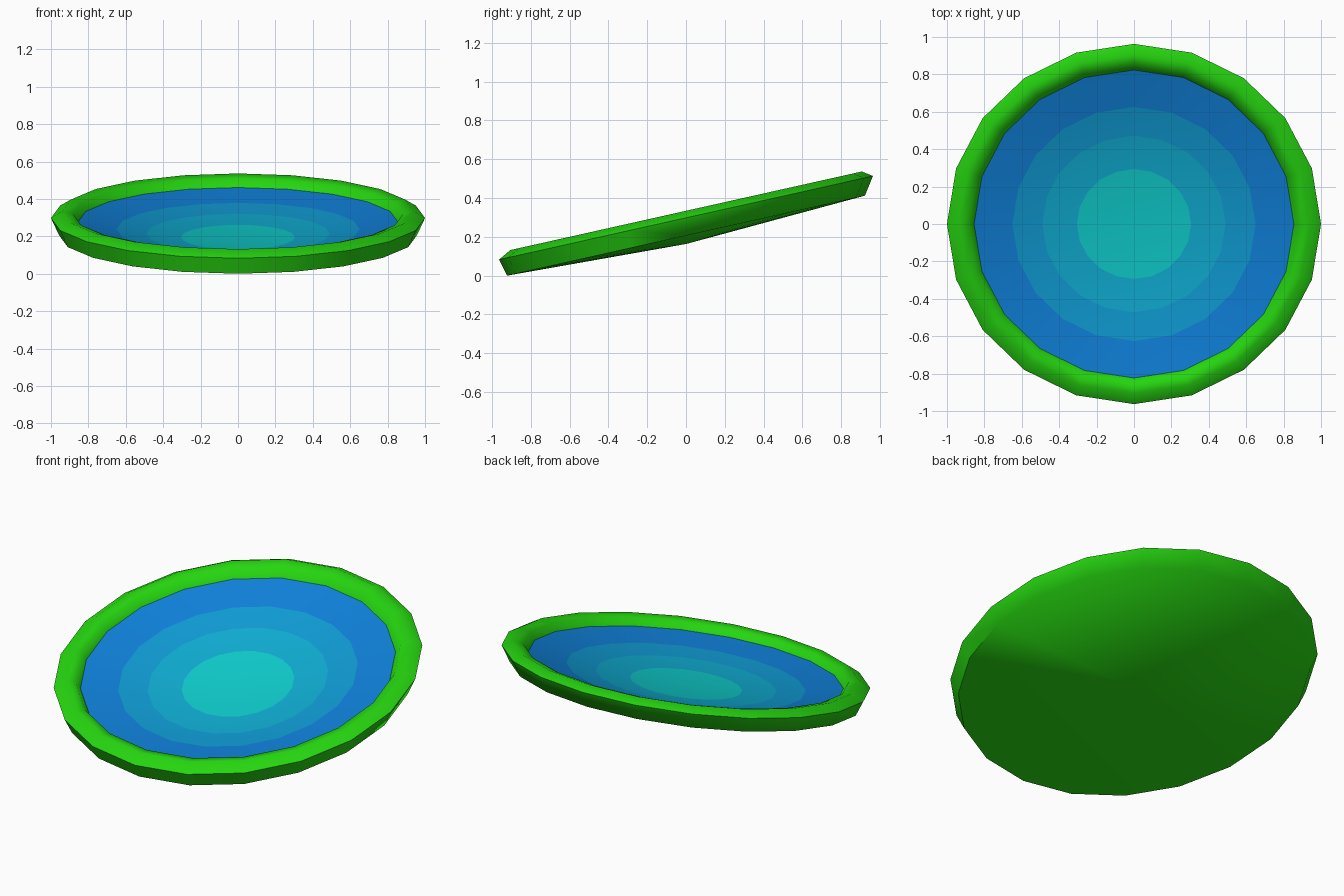
import bpy, bmesh, math

if "Cube" in bpy.data.objects:
    bpy.data.objects.remove(bpy.data.objects["Cube"])

SIDES = 20
SQUASH = 0.963   # front-to-back narrowing of the tilted dish
SLOPE = 0.2235   # rise towards the back


def material(name, rgb):
    m = bpy.data.materials.new(name)
    m.diffuse_color = (*rgb, 1.0)
    m.use_nodes = True
    m.node_tree.nodes["Principled BSDF"].inputs["Base Color"].default_value = m.diffuse_color
    return m


def tilted_lathe(name, profile, mats, rule=lambda i: 0, angle=40):
    """Spin (radius, height) points about z, then tilt; radius 0 is one point."""
    bm = bmesh.new()
    rings = []
    for r, h in profile:
        ring = []
        for k in range(SIDES if r > 0 else 1):
            a = 2 * math.pi * k / SIDES
            y = SQUASH * r * math.sin(a)
            ring.append(bm.verts.new((r * math.cos(a), y, h + SLOPE * y)))
        rings.append(ring)
    for i, (p, q) in enumerate(zip(rings, rings[1:])):
        for k in range(SIDES):
            n = (k + 1) % SIDES
            if len(p) == 1:
                f = bm.faces.new((p[0], q[k], q[n]))
            elif len(q) == 1:
                f = bm.faces.new((p[k], q[0], p[n]))
            else:
                f = bm.faces.new((p[k], q[k], q[n], p[n]))
            f.material_index = rule(i)
            f.smooth = True
    me = bpy.data.meshes.new(name)
    bm.to_mesh(me)
    bm.free()
    for m in mats:
        me.materials.append(m)
    me.set_sharp_from_angle(angle=math.radians(angle))
    ob = bpy.data.objects.new(name, me)
    bpy.context.collection.objects.link(ob)
    return ob


green = material("leaf green", (0.019, 0.67, 0.005))
bands = [
    material("turquoise", (0.005, 0.63, 0.63)),
    material("light blue", (0.005, 0.43, 0.67)),
    material("mid blue", (0.005, 0.34, 0.68)),
    material("deep blue", (0.005, 0.225, 0.72)),
]

# Shallow hollow with four coloured rings
tilted_lathe("dish_inside",
             [(0, 0.188), (0.305, 0.196), (0.49, 0.215), (0.65, 0.239), (0.855, 0.277)],
             bands, rule=lambda i: i)

# Raised rounded rim, outer wall and shallow conical underside
tilted_lathe("rim_and_underside",
             [(0.855, 0.277), (0.882, 0.319), (0.94, 0.334), (1.0, 0.298),
              (0.957, 0.206), (0, 0.163)],
             [green], angle=62)
